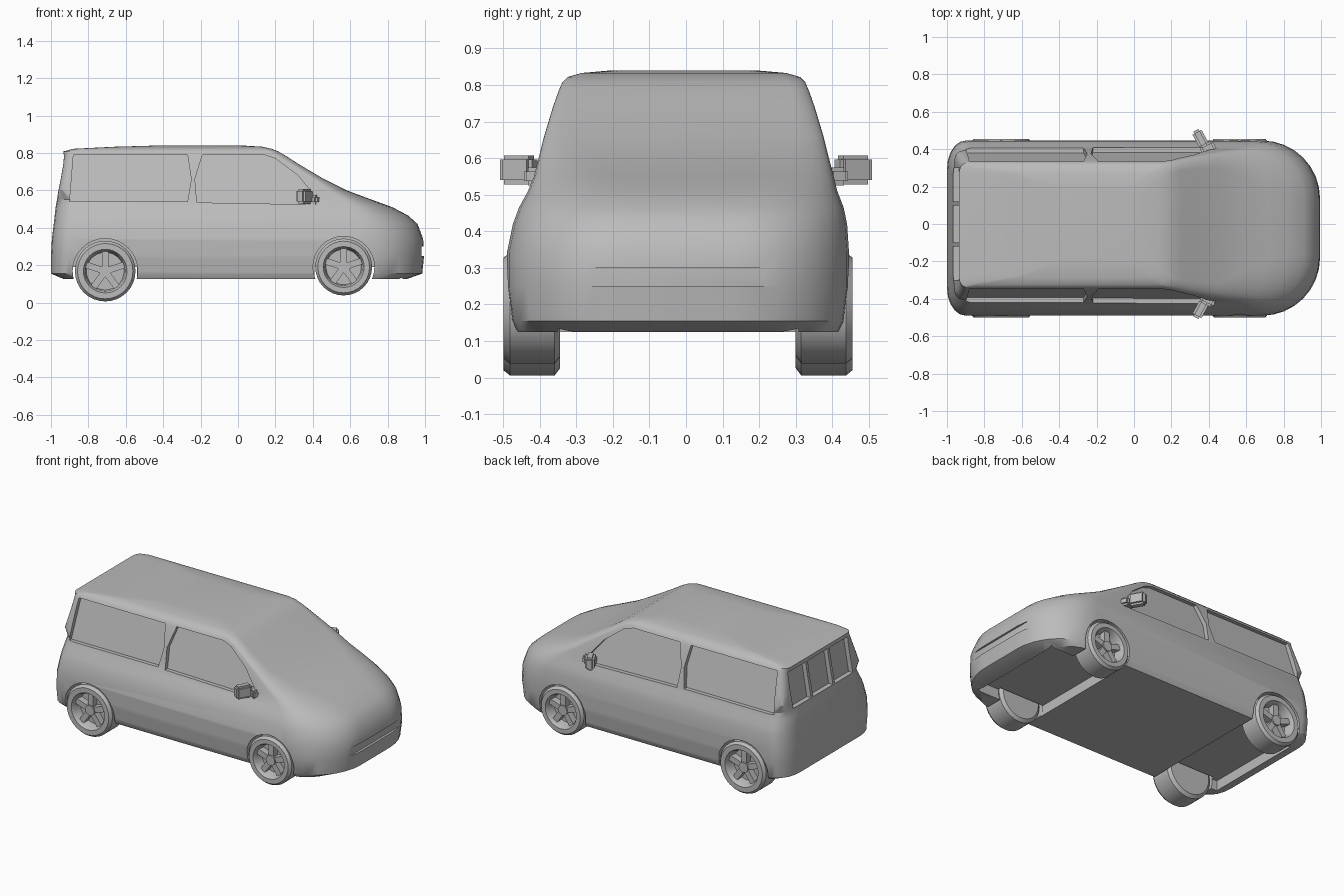
import bpy, bmesh, math
from mathutils import Matrix

cube = bpy.data.objects.get("Cube")
if cube:
    bpy.data.objects.remove(cube)

paint = bpy.data.materials.new("plain grey")
paint.use_nodes = True
GREY = (0.5, 0.5, 0.5, 1)
paint.diffuse_color = GREY
paint.node_tree.nodes["Principled BSDF"].inputs["Base Color"].default_value = GREY
MID = -0.022  # the lower body and wheels sit slightly off the centre line


def finish(bm, name):
    bmesh.ops.recalc_face_normals(bm, faces=bm.faces)
    mesh = bpy.data.meshes.new(name)
    bm.to_mesh(mesh)
    bm.free()
    mesh.materials.append(paint)
    obj = bpy.data.objects.new(name, mesh)
    bpy.context.collection.objects.link(obj)
    return obj


def loft(rings, name):
    bm = bmesh.new()
    rows = [[bm.verts.new(p) for p in ring] for ring in rings]
    n = len(rows[0])
    for a, b in zip(rows, rows[1:]):
        for i in range(n):
            bm.faces.new((a[i], a[(i + 1) % n], b[(i + 1) % n], b[i]))
    bm.faces.new(rows[0][::-1])
    bm.faces.new(rows[-1])
    return finish(bm, name)


def box(name, lo, hi):
    corners = [(lo[0], lo[1]), (hi[0], lo[1]), (hi[0], hi[1]), (lo[0], hi[1])]
    return loft([[(x, y, z) for x, y in corners] for z in (lo[2], hi[2])], name)


def smooth(obj, angle=32):
    bpy.ops.object.select_all(action='DESELECT')
    obj.select_set(True)
    bpy.context.view_layer.objects.active = obj
    bpy.ops.object.shade_smooth_by_angle(angle=math.radians(angle))


def cut(target, cutter):
    mod = target.modifiers.new("cut", 'BOOLEAN')
    mod.operation = 'DIFFERENCE'
    mod.solver = 'EXACT'
    mod.object = cutter
    bpy.context.view_layer.objects.active = target
    bpy.ops.object.modifier_apply(modifier=mod.name)
    bpy.data.objects.remove(cutter)


# Body: stacked plan outlines (height, rear x, front x, half width, front corner length, width)
LAYERS = [
    (0.125, -0.93, 0.90, 0.44, 0.20, 0.28), (0.155, -1.0, 0.985, 0.455, 0.28, 0.31),
    (0.25, -1.0, 0.995, 0.468, 0.31, 0.31), (0.34, -0.995, 0.99, 0.468, 0.32, 0.31),
    (0.42, -0.985, 0.96, 0.457, 0.31, 0.31), (0.465, -0.98, 0.91, 0.444, 0.28, 0.30),
    (0.51, -0.975, 0.825, 0.423, 0.22, 0.27), (0.55, -0.968, 0.715, 0.41, 0.16, 0.22),
    (0.60, -0.96, 0.58, 0.397, 0.10, 0.15), (0.66, -0.948, 0.46, 0.382, 0.06, 0.08),
    (0.74, -0.934, 0.325, 0.358, 0.05, 0.06), (0.785, -0.93, 0.255, 0.342, 0.05, 0.05),
    (0.808, -0.935, 0.215, 0.332, 0.05, 0.05), (0.822, -0.88, 0.18, 0.318, 0.05, 0.05),
    (0.833, -0.66, 0.13, 0.28, 0.06, 0.05), (0.84, -0.42, 0.02, 0.20, 0.06, 0.05),
]


def middle(z):
    return MID + 0.016 * min(1, max(0, (z - 0.35) / 0.2))


def outline(z, rear, front, half, cx, cy):
    pts = []
    rx, ry = (0.1, 0.15) if z < 0.6 else (0.04, 0.05)  # rear corners tighten at the roof
    for i in range(9):
        a = math.pi / 2 * i / 8
        pts.append((front - cx + cx * math.cos(a), half - cy + cy * math.sin(a)))
    for i in range(6):
        a = math.pi / 2 * (1 + i / 5)
        pts.append((rear + rx + rx * math.cos(a), half - ry + ry * math.sin(a)))
    pts += [(x, -y) for x, y in reversed(pts)]
    return [(x, y + middle(z), z) for x, y in pts]


body = loft([outline(*layer) for layer in LAYERS], "car_body")

# Side windows, recessed along the lean of the cabin
REAR_GLASS = [(-0.9, 0.54), (-0.27, 0.54), (-0.25, 0.66), (-0.27, 0.79), (-0.88, 0.79)]
FRONT_GLASS = [(-0.22, 0.535), (0.36, 0.525), (0.41, 0.57), (0.32, 0.68),
               (0.2, 0.77), (0.14, 0.79), (-0.19, 0.79), (-0.23, 0.66)]


def cabin_side(z):
    return 0.413 - 0.285 * (z - 0.54)


for side in (-1, 1):
    for glass in (REAR_GLASS, FRONT_GLASS):
        cut(body, loft([[(x, middle(z) + side * (cabin_side(z) + d), z) for x, z in glass]
                        for d in (-0.026, 0.08)], "window_cutter"))

# Tailgate window in three panes
for y0, y1 in ((-0.3, -0.12), (-0.1, 0.1), (0.12, 0.3)):
    pane = [(y0, 0.56), (y1, 0.56), (y1, 0.78), (y0, 0.78)]
    cut(body, loft([[(-0.97 + 0.17 * (z - 0.54) + d, y, z) for y, z in pane]
                    for d in (-0.1, 0.03)], "tailgate_cutter"))

# Lower grille slot
cut(body, box("grille_cutter", (0.98, MID - 0.28, 0.25), (1.1, MID + 0.28, 0.3)))

# Wheel arches and the shallow bays between them
AXLES = {"rear": (-0.71, 0.168, 0.162), "front": (0.565, 0.19, 0.152)}


def circle(x, y, z, r, n=32):
    return [(x + r * math.cos(math.tau * i / n), y, z + r * math.sin(math.tau * i / n))
            for i in range(n)]


for x, z, r in AXLES.values():
    for side in (-1, 1):
        cut(body, loft([circle(x, MID + side * d, z, r + 0.012) for d in (0.31, 0.6)], "arch_cutter"))
cut(body, box("front_bay_cutter", (0.41, MID - 0.33, 0.05), (0.88, MID + 0.33, 0.19)))
cut(body, box("rear_bay_cutter", (-0.92, MID - 0.33, 0.05), (-0.54, MID + 0.33, 0.19)))
smooth(body)


# Wheels: a turned tyre and rim, with five spokes
def wheel(name, x, z, r, side):
    profile = [(0.02, 0.322), (r - 0.02, 0.322), (r, 0.337), (r, 0.46), (r - 0.014, 0.477),
               (r * 0.72, 0.477), (r * 0.66, 0.46), (r * 0.62, 0.41), (0.02, 0.41)]
    tyre = loft([circle(x, MID + side * d, z, q) for q, d in profile], name + "_wheel")
    smooth(tyre)
    bm = bmesh.new()
    for i in range(5):
        m = (Matrix.Translation((x, MID + side * 0.43, z)) @ Matrix.Rotation(math.tau * i / 5, 4, 'Y')
             @ Matrix.Translation((0, 0, r * 0.36)) @ Matrix.Diagonal((0.035, 0.045, r * 0.66, 1)))
        bmesh.ops.create_cube(bm, size=1, matrix=m)
    bmesh.ops.create_cone(bm, cap_ends=True, segments=16, radius1=0.032, radius2=0.032, depth=0.06,
                          matrix=Matrix.Translation((x, MID + side * 0.43, z))
                          @ Matrix.Rotation(math.pi / 2, 4, 'X'))
    finish(bm, name + "_spokes")


for end, (x, z, r) in AXLES.items():
    for side, label in ((-1, "right"), (1, "left")):
        wheel(end + "_" + label, x, z, r, side)

# Door mirrors, swept backwards on short stalks
for side, label in ((-1, "right"), (1, "left")):
    bm = bmesh.new()
    for size, pos, turn in (((0.055, 0.1, 0.08), (0.355, 0.457, 0.568), 0.5),
                            ((0.08, 0.06, 0.05), (0.395, 0.405, 0.55), 0.4)):
        m = (Matrix.Translation((pos[0], pos[1] * side, pos[2]))
             @ Matrix.Rotation(turn * side, 4, 'Z') @ Matrix.Diagonal((*size, 1)))
        bmesh.ops.create_cube(bm, size=1, matrix=m)
    bmesh.ops.bevel(bm, geom=bm.edges[:], offset=0.012, segments=2, affect='EDGES')
    smooth(finish(bm, label + "_door_mirror"), 50)
